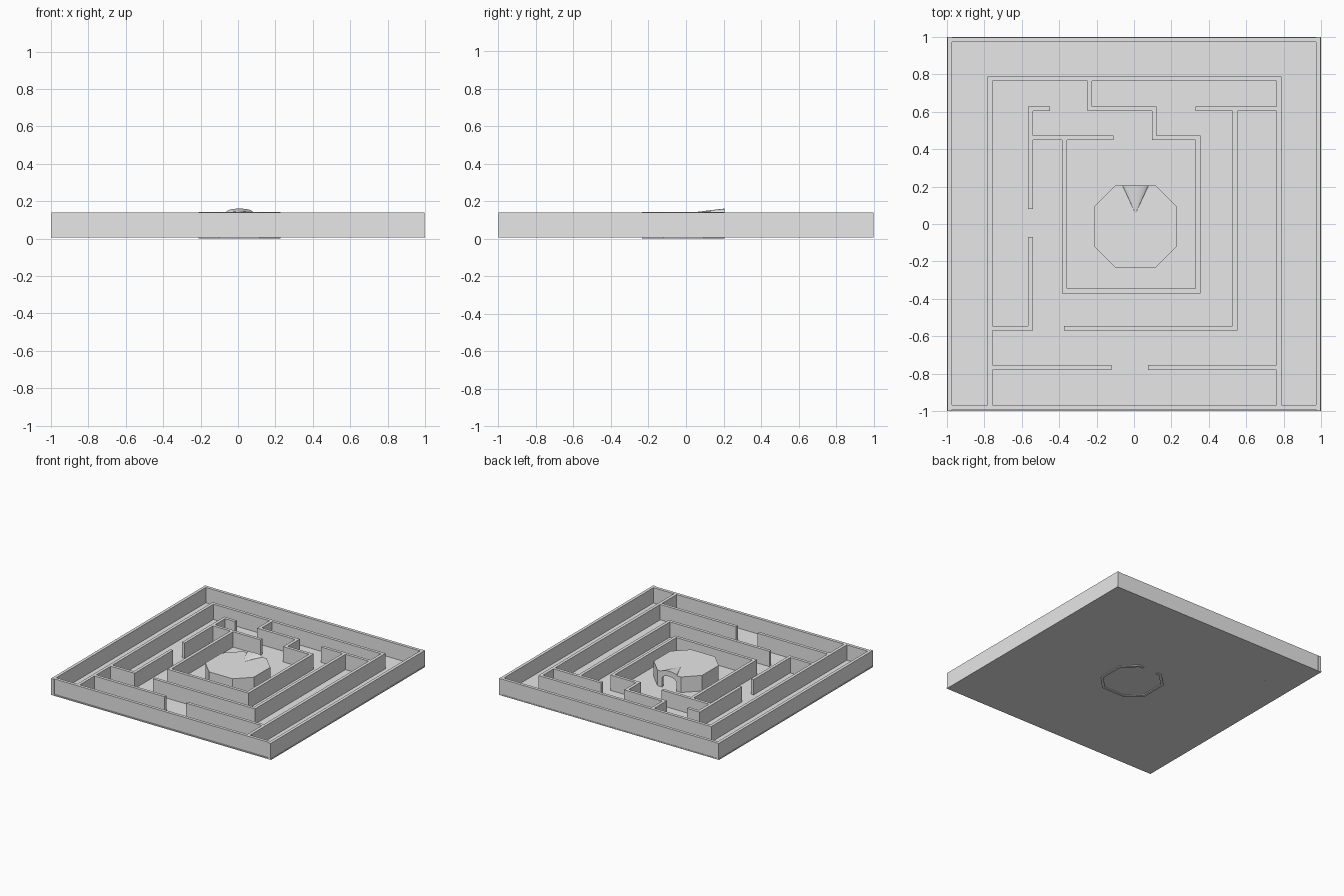
import bpy
import bmesh
import math
from mathutils import Vector

if "Cube" in bpy.data.objects:
    bpy.data.objects.remove(bpy.data.objects["Cube"], do_unlink=True)

GREY = (0.8, 0.8, 0.8, 1.0)
stone = bpy.data.materials.new("stone_grey")
stone.use_nodes = True
stone.diffuse_color = GREY
stone.node_tree.nodes["Principled BSDF"].inputs["Base Color"].default_value = GREY

FLOOR_BOTTOM, FLOOR_TOP = 0.006, 0.015
WALL_TOP = 0.141
HALF = 0.0125


def finish(name, bm):
    """Turn a bmesh into a named object with the shared material."""
    bmesh.ops.recalc_face_normals(bm, faces=bm.faces)
    mesh = bpy.data.meshes.new(name)
    bm.to_mesh(mesh)
    bm.free()
    mesh.materials.append(stone)
    obj = bpy.data.objects.new(name, mesh)
    bpy.context.collection.objects.link(obj)
    return obj


def prism(name, outline, offset):
    """Extrude a closed 3D outline along an offset vector."""
    bm = bmesh.new()
    face = bm.faces.new([bm.verts.new(p) for p in outline])
    result = bmesh.ops.extrude_face_region(bm, geom=[face], use_keep_orig=True)
    moved = [v for v in result["geom"] if isinstance(v, bmesh.types.BMVert)]
    bmesh.ops.translate(bm, vec=offset, verts=moved)
    return finish(name, bm)


def slab(name, points, low, high):
    return prism(name, [(x, y, low) for x, y in points], (0, 0, high - low))


def wall(name, path):
    """Upright wall of constant thickness along a right-angled path."""
    pts = [Vector(p) for p in path]
    normals = []
    for a, b in zip(pts, pts[1:]):
        d = (b - a).normalized()
        normals.append(Vector((-d.y, d.x)))
    shifts = [normals[0]]
    shifts += [m + n for m, n in zip(normals, normals[1:])]
    shifts.append(normals[-1])
    left = [p + s * HALF for p, s in zip(pts, shifts)]
    right = [p - s * HALF for p, s in zip(pts, shifts)]
    slab(name, left + right[::-1], FLOOR_BOTTOM, WALL_TOP)


# Floor plate
slab("floor", [(-1, -1), (1, -1), (1, 1), (-1, 1)], FLOOR_BOTTOM, FLOOR_TOP)

# Boundary wall: two long sides with the front and back fitted between them
E = 0.985
for side, x in (("left", E), ("right", -E)):
    wall("boundary_" + side, [(x, -1), (x, 1)])
for side, y in (("front", -0.98), ("back", E)):
    wall("boundary_" + side, [(HALF - E, y), (E - HALF, y)])

# Maze walls, from the outside in
wall("outer_ring", [(-0.77, -0.97), (-0.77, 0.777), (0.775, 0.777), (0.775, -0.97)])
wall("front_barrier_right", [(-0.76, -0.767), (-0.12, -0.767)])
wall("front_barrier_left", [(0.075, -0.767), (0.765, -0.767)])
wall("side_passage_front", [(-0.76, -0.557), (-0.553, -0.557), (-0.553, -0.07)])
wall("side_passage_back", [(-0.553, 0.08), (-0.553, 0.617), (-0.45, 0.617)])
wall("inner_back_barrier", [(-0.54, 0.462), (-0.11, 0.462)])
wall("inner_ring", [(-0.237, 0.77), (-0.237, 0.617), (0.108, 0.617),
                    (0.108, 0.462), (0.342, 0.462), (0.342, -0.358),
                    (-0.372, -0.358), (-0.372, 0.452)])
wall("back_spur", [(0.33, 0.617), (0.765, 0.617)])
wall("middle_corner", [(0.54, 0.607), (0.54, -0.557), (-0.375, -0.557)])

# Central octagonal chamber
CX, CY, R, SIDE = 0.008, -0.014, 0.22, 0.107
RIM, ROOF = 0.128, 0.143


def octagon(r, s):
    corners = [(s, r), (r, s), (r, -s), (s, -r),
               (-s, -r), (-r, -s), (-r, s), (-s, r)]
    return [(CX + x, CY + y) for x, y in corners]


outer = octagon(R, SIDE)
inner = octagon(R - 0.02, SIDE - 0.01)
for i in range(7):
    slab("chamber_wall_%d" % (i + 1),
         [outer[i], outer[i + 1], inner[i + 1], inner[i]], 0, RIM)
slab("chamber_roof", outer, RIM, ROOF)

# Back chamber wall with an arched doorway
DOOR, SPRING, RISE = 0.065, 0.085, 0.033
back = CY + R
arch = [(CX + DOOR * math.cos(t), SPRING + RISE * math.sin(t))
        for t in [math.pi * k / 12 for k in range(13)]]
profile = [(CX + SIDE, 0), (CX + SIDE, RIM), (CX - SIDE, RIM), (CX - SIDE, 0),
           (CX - DOOR, 0)] + arch[::-1] + [(CX + DOOR, 0)]
prism("chamber_door_wall", [(x, back, z) for x, z in profile], (0, -0.02, 0))

# Tapering hood over the doorway
bm = bmesh.new()
tip = bm.verts.new((CX, back - 0.15, ROOF))
rim = [bm.verts.new((CX + 0.07 * math.cos(t), back, ROOF + 0.018 * math.sin(t)))
       for t in [math.pi * k / 16 for k in range(17)]]
for a, b in zip(rim, rim[1:]):
    bm.faces.new((tip, a, b))
bm.faces.new(rim)
bm.faces.new((tip, rim[0], rim[-1]))
finish("doorway_hood", bm)
